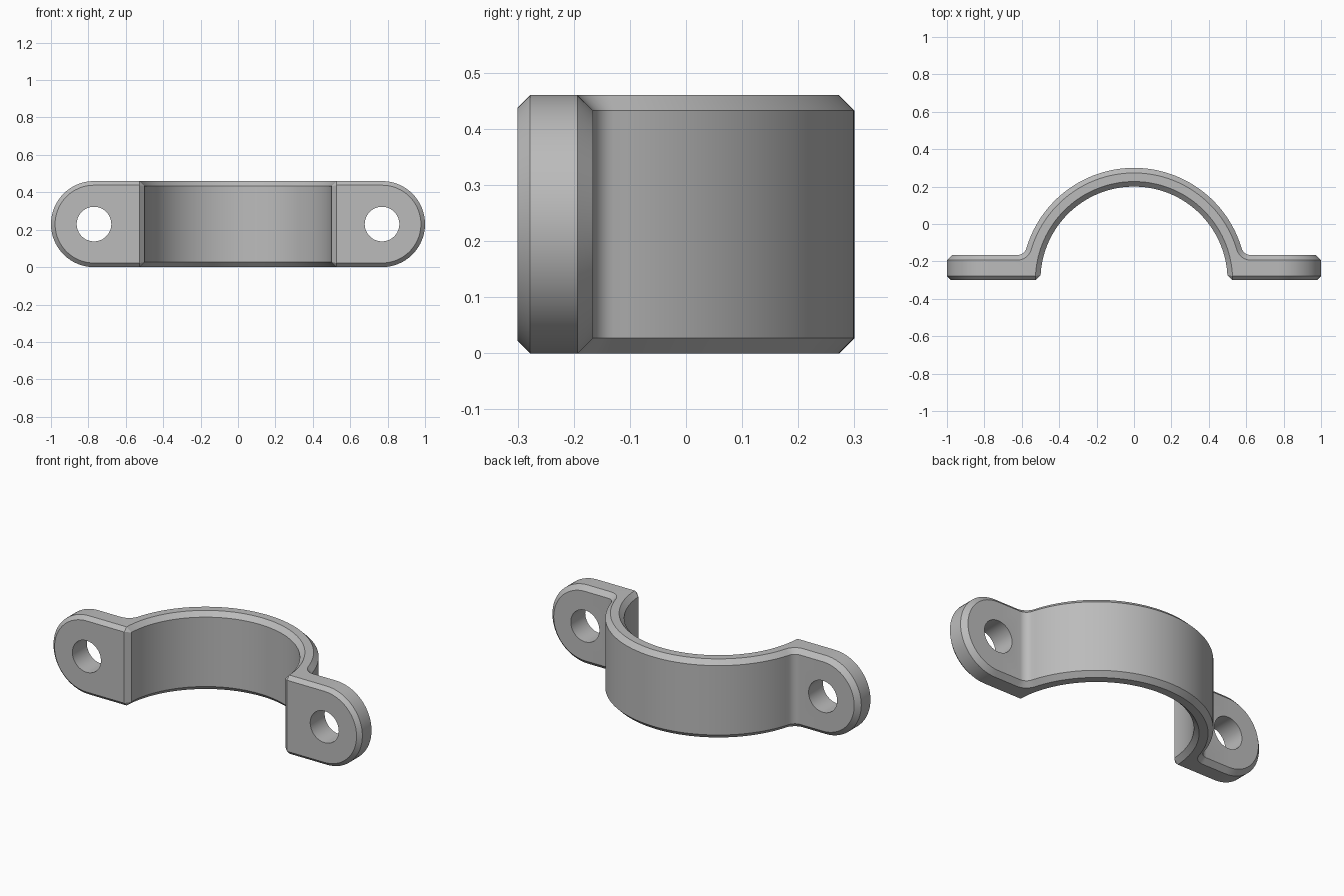
import bpy, bmesh
from math import sin, cos, asin, atan2, sqrt, pi

cube = bpy.data.objects.get("Cube")
if cube:
    bpy.data.objects.remove(cube, do_unlink=True)

HEIGHT = 0.46
MID = HEIGHT / 2
BASE_Y = -0.30            # front plane, also the arch centre
FLANGE_BACK = -0.166
END_X = 0.77              # centre of the rounded end and bolt hole
HOLE_R = 0.0925
R_IN, R_OUT = 0.50, 0.60
FILLET = 0.05
CHAMFER, FRONT_CHAMFER = 0.027, 0.022
FILLET_STEPS, ARCH_STEPS, END_STEPS = 6, 34, 32


def arc(cx, cy, r, a0, a1, steps):
    angles = [a0 + (a1 - a0) * i / steps for i in range(steps + 1)]
    return [(cx + r * cos(a), cy + r * sin(a)) for a in angles]


def back_path(offset, inset):
    """Flange back, concave fillet, then outer arch up to the middle."""
    rise = FLANGE_BACK + FILLET - BASE_Y
    fx = sqrt((R_OUT + FILLET) ** 2 - rise ** 2)
    t = atan2(rise, fx)
    pts = [(END_X, FLANGE_BACK - offset)]
    pts += arc(fx, BASE_Y + rise, FILLET + offset, -pi / 2, t - pi, FILLET_STEPS)
    pts += arc(0, BASE_Y, R_OUT - offset, t, pi / 2, ARCH_STEPS)[1:]
    return [(x, y, inset) for x, y in pts]


def front_path(lift, radius, corner_lift, flange_inset, arch_inset):
    """Flange front, chamfered corner, then inner arch up to the middle."""
    start = asin(corner_lift / radius)
    bore = arc(0, BASE_Y, radius, start, pi / 2, FILLET_STEPS + ARCH_STEPS - 1)
    corner_x = max(bore[0][0], R_IN + CHAMFER) if flange_inset else bore[0][0]
    flange = [(END_X, BASE_Y + lift), (corner_x, BASE_Y + lift)]
    return ([(x, y, flange_inset) for x, y in flange]
            + [(x, y, arch_inset) for x, y in bore])


bm = bmesh.new()


def make_loop(path):
    """Upper edge, round the end, and back along the lower edge."""
    _, y, inset = path[0]
    upper = [(px, py, HEIGHT - d) for px, py, d in reversed(path)]
    end = [(x, y, z) for x, z in
           arc(END_X, MID, MID - inset, pi / 2, -pi / 2, END_STEPS)[1:-1]]
    lower = [(px, py, d) for px, py, d in path]
    return [bm.verts.new(p) for p in upper + end + lower]


def bridge(a, b):
    for i in range(len(a) - 1):
        bm.faces.new((a[i], a[i + 1], b[i + 1], b[i]))


def cap(loop, count, y):
    """Fill a broad face and leave the bolt hole open; return the hole ring."""
    last = len(loop) - 1
    for i in range(count - 2):
        bm.faces.new((loop[i], loop[i + 1], loop[last - i - 1], loop[last - i]))
    n = END_STEPS
    ring = [bm.verts.new((x, y, z)) for x, z in
            arc(END_X, MID, HOLE_R, pi / 2, -3 * pi / 2, 2 * n)[:-1]]
    ring.append(ring[0])
    top, bottom = loop[count - 2], loop[last - count + 2]
    end = loop[count - 1:count + n]
    bridge(end, ring[:n + 1])
    for k in range(n, 2 * n):
        bm.faces.new((ring[k], ring[k + 1], bottom if k < 1.5 * n else top))
    bm.faces.new((top, end[0], ring[0]))
    bm.faces.new((bottom, end[-1], ring[n]))
    bm.faces.new((top, bottom, ring[n + n // 2]))
    return ring


# Edge loops from the back face round to the front face
paths = [
    back_path(0, CHAMFER),
    back_path(CHAMFER, 0),
    front_path(FRONT_CHAMFER, R_IN + CHAMFER, FRONT_CHAMFER, 0, 0),
    front_path(0, R_IN, CHAMFER, FRONT_CHAMFER, CHAMFER),
]
loops = [make_loop(p) for p in paths]
for a, b in zip(loops, loops[1:]):
    bridge(a, b)

# Broad faces and bolt hole wall
back_ring = cap(loops[0], len(paths[0]), FLANGE_BACK)
front_ring = cap(loops[3], len(paths[3]), BASE_Y)
bridge(back_ring, front_ring)

# Mirror to the other side and weld
half = bm.verts[:] + bm.edges[:] + bm.faces[:]
copy = bmesh.ops.duplicate(bm, geom=half)["geom"]
for v in copy:
    if isinstance(v, bmesh.types.BMVert):
        v.co.x = -v.co.x
bmesh.ops.remove_doubles(bm, verts=bm.verts[:], dist=0.0001)
bmesh.ops.recalc_face_normals(bm, faces=bm.faces[:])

mesh = bpy.data.meshes.new("clamp_strap")
bm.to_mesh(mesh)
bm.free()
strap = bpy.data.objects.new("clamp_strap", mesh)
bpy.context.collection.objects.link(strap)

# Plain grey finish
grey = bpy.data.materials.new("plain_grey")
grey.use_nodes = True
colour = (0.5, 0.5, 0.5, 1)
grey.diffuse_color = colour
grey.node_tree.nodes["Principled BSDF"].inputs["Base Color"].default_value = colour
mesh.materials.append(grey)

bpy.ops.object.select_all(action='DESELECT')
strap.select_set(True)
bpy.context.view_layer.objects.active = strap
bpy.ops.object.shade_smooth_by_angle(angle=pi / 6)
